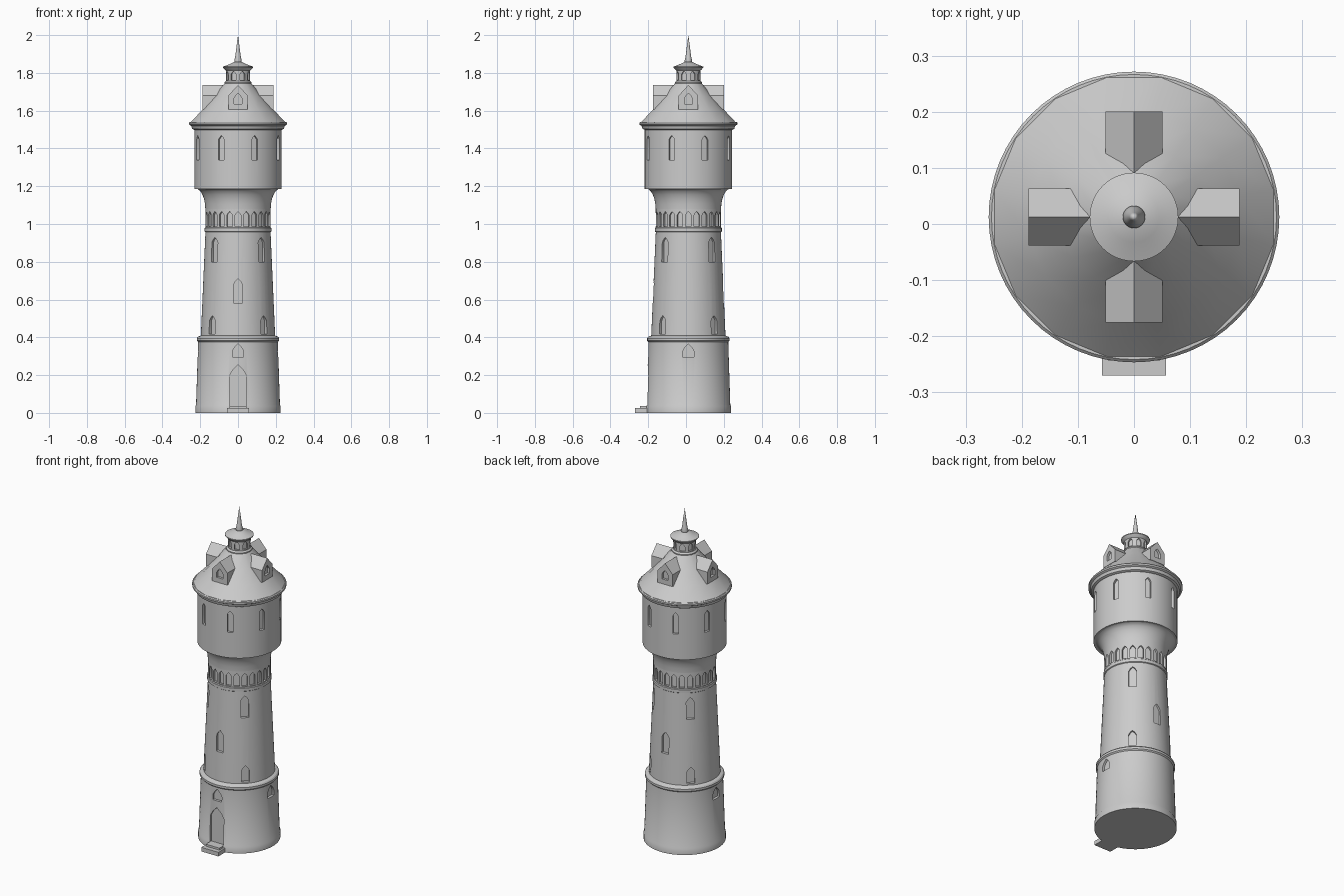
import bpy, bmesh, math

if "Cube" in bpy.data.objects:
    bpy.data.objects.remove(bpy.data.objects["Cube"])

CY = 0.0125          # tower axis sits slightly behind the origin (steps project at the front)
stone = bpy.data.materials.new("light_grey_stone")
stone.diffuse_color = (0.6, 0.6, 0.6, 1)
stone.use_nodes = True
stone.node_tree.nodes["Principled BSDF"].inputs["Base Color"].default_value = stone.diffuse_color


def make(name, bm):
    bmesh.ops.recalc_face_normals(bm, faces=bm.faces[:])
    me = bpy.data.meshes.new(name)
    bm.to_mesh(me)
    bm.free()
    ob = bpy.data.objects.new(name, me)
    bpy.context.collection.objects.link(ob)
    me.materials.append(stone)
    return ob


def smooth(ob, angle=30):
    bpy.ops.object.select_all(action='DESELECT')
    ob.select_set(True)
    bpy.context.view_layer.objects.active = ob
    bpy.ops.object.shade_smooth_by_angle(angle=math.radians(angle))


def lathe(name, profile, n=64, phase=0.0):
    """Closed solid of revolution from (radius, z) points; radius 0 makes a tip."""
    bm = bmesh.new()
    rings = []
    for r, z in profile:
        if r == 0:
            rings.append([bm.verts.new((0, CY, z))])
        else:
            rings.append([bm.verts.new((r * math.cos(phase + math.tau * i / n),
                                        CY + r * math.sin(phase + math.tau * i / n), z))
                          for i in range(n)])
    for a, b in zip(rings, rings[1:]):
        for i in range(n):
            j = (i + 1) % n
            if len(b) == 1:
                bm.faces.new((a[i], a[j], b[0]))
            else:
                bm.faces.new((a[i], a[j], b[j], b[i]))
    for ring in (rings[0], rings[-1]):
        if len(ring) > 1:
            bm.faces.new(ring)
    return make(name, bm)


def prism(bm, outline, deg, r0, r1):
    """Radial prism of a (tangent, z) outline; deg 0 faces the front."""
    a = math.radians(deg)
    s, c = math.sin(a), math.cos(a)
    ends = [[bm.verts.new((r * s + u * c, CY - r * c + u * s, z)) for u, z in outline]
            for r in (r0, r1)]
    n = len(outline)
    bm.faces.new(ends[0])
    bm.faces.new(ends[1])
    for i in range(n):
        j = (i + 1) % n
        bm.faces.new((ends[0][i], ends[0][j], ends[1][j], ends[1][i]))


def arch(w, z0, z1):
    """Pointed arch outline."""
    h, rise = w / 2, min(w * 0.65, (z1 - z0) * 0.6)
    zs = z1 - rise
    return [(-h, z0), (h, z0), (h, zs), (h * 0.62, zs + rise * 0.52), (0, z1),
            (-h * 0.62, zs + rise * 0.52), (-h, zs)]


def cut(ob, niches):
    """Recess niches given as (outline, angles, inner radius, outer radius)."""
    bm = bmesh.new()
    for outline, angles, r0, r1 in niches:
        for deg in angles:
            prism(bm, outline, deg, r0, r1)
    cutter = make("niche_cutter", bm)
    cutter.hide_render = True
    mod = ob.modifiers.new("niches", 'BOOLEAN')
    mod.operation, mod.solver, mod.object = 'DIFFERENCE', 'EXACT', cutter
    bpy.context.view_layer.objects.active = ob
    bpy.ops.object.modifier_apply(modifier=mod.name)
    bpy.data.objects.remove(cutter)


DIAG = [45, 135, 225, 315]
EIGHT = [22.5 + 45 * i for i in range(8)]

# Base storey with plinth, door and small windows
base = lathe("base_storey", [(0.226, 0), (0.226, 0.036), (0.222, 0.043), (0.211, 0.38)])
cut(base, [(arch(0.09, 0.03, 0.255), [0], 0.204, 0.3),
           (arch(0.06, 0.295, 0.365), [0, 90, 270], 0.198, 0.3)])
smooth(base)

# Ledge above the base
smooth(lathe("base_ledge", [(0.211, 0.375), (0.218, 0.382), (0.218, 0.395),
                            (0.212, 0.403), (0.19, 0.412)]))

# Tapered shaft with staggered windows
shaft = lathe("shaft", [(0.197, 0.40), (0.172, 0.965)])
cut(shaft, [(arch(0.044, 0.418, 0.515), DIAG, 0.178, 0.3),
            (arch(0.046, 0.582, 0.71), [0, 180], 0.172, 0.3),
            (arch(0.044, 0.80, 0.93), DIAG, 0.162, 0.3)])
smooth(shaft)

# Ring and arcade band
smooth(lathe("arcade_ring", [(0.17, 0.955), (0.177, 0.96), (0.177, 0.978), (0.17, 0.985)]))
arcade = lathe("arcade_band", [(0.173, 0.975), (0.173, 1.08)], n=72)
cut(arcade, [(arch(0.03, 0.988, 1.066), [15 * i for i in range(24)], 0.161, 0.2)])
smooth(arcade)

# Flared corbel under the tank storey
flare = [(0.173 + 0.052 * (1 - math.cos(t * math.pi / 12)), 1.078 + 0.11 * math.sin(t * math.pi / 12))
         for t in range(7)]
smooth(lathe("flared_corbel", flare))

# Tank storey
tank = lathe("tank_storey", [(0.231, 1.186), (0.231, 1.51)])
cut(tank, [(arch(0.032, 1.34, 1.468), EIGHT, 0.216, 0.3)])
smooth(tank)

# Eaves and sixteen-sided roof
smooth(lathe("eaves", [(0.231, 1.498), (0.243, 1.504), (0.248, 1.52), (0.259, 1.526),
                       (0.259, 1.536), (0.254, 1.541)]))
smooth(lathe("roof", [(0.255, 1.539), (0.19, 1.607), (0.13, 1.676), (0.072, 1.745)],
             16, math.tau / 32))

# Four gabled dormers
for i, side in enumerate(("front", "right", "back", "left")):
    bm = bmesh.new()
    prism(bm, [(-0.051, 1.607), (0.051, 1.607), (0.051, 1.68), (0, 1.736), (-0.051, 1.68)],
          90 * i, 0.07, 0.188)
    dormer = make("dormer_" + side, bm)
    cut(dormer, [(arch(0.042, 1.636, 1.692), [90 * i], 0.174, 0.25)])

# Lantern
smooth(lathe("lantern_foot", [(0.072, 1.74), (0.072, 1.75), (0.064, 1.758)], 32))
lantern = lathe("lantern", [(0.063, 1.75), (0.063, 1.822)], 32)
cut(lantern, [(arch(0.028, 1.763, 1.81), EIGHT, 0.052, 0.1)])
smooth(lantern)
smooth(lathe("lantern_cap", [(0.063, 1.812), (0.07, 1.818), (0.079, 1.828), (0.079, 1.833),
                             (0.045, 1.846), (0.016, 1.86)], 48))

# Spire with bulb
smooth(lathe("spire", [(0.012, 1.85), (0.019, 1.858), (0.02, 1.866), (0.015, 1.885),
                       (0.008, 1.94), (0, 2.0)], 24), 50)

# Entrance steps
for name, w, y0, z1 in (("lower_step", 0.057, -0.27, 0.025), ("upper_step", 0.046, -0.243, 0.037)):
    bm = bmesh.new()
    prism(bm, [(-w, 0), (w, 0), (w, z1), (-w, z1)], 0, 0.19, CY - y0)
    make(name, bm)
